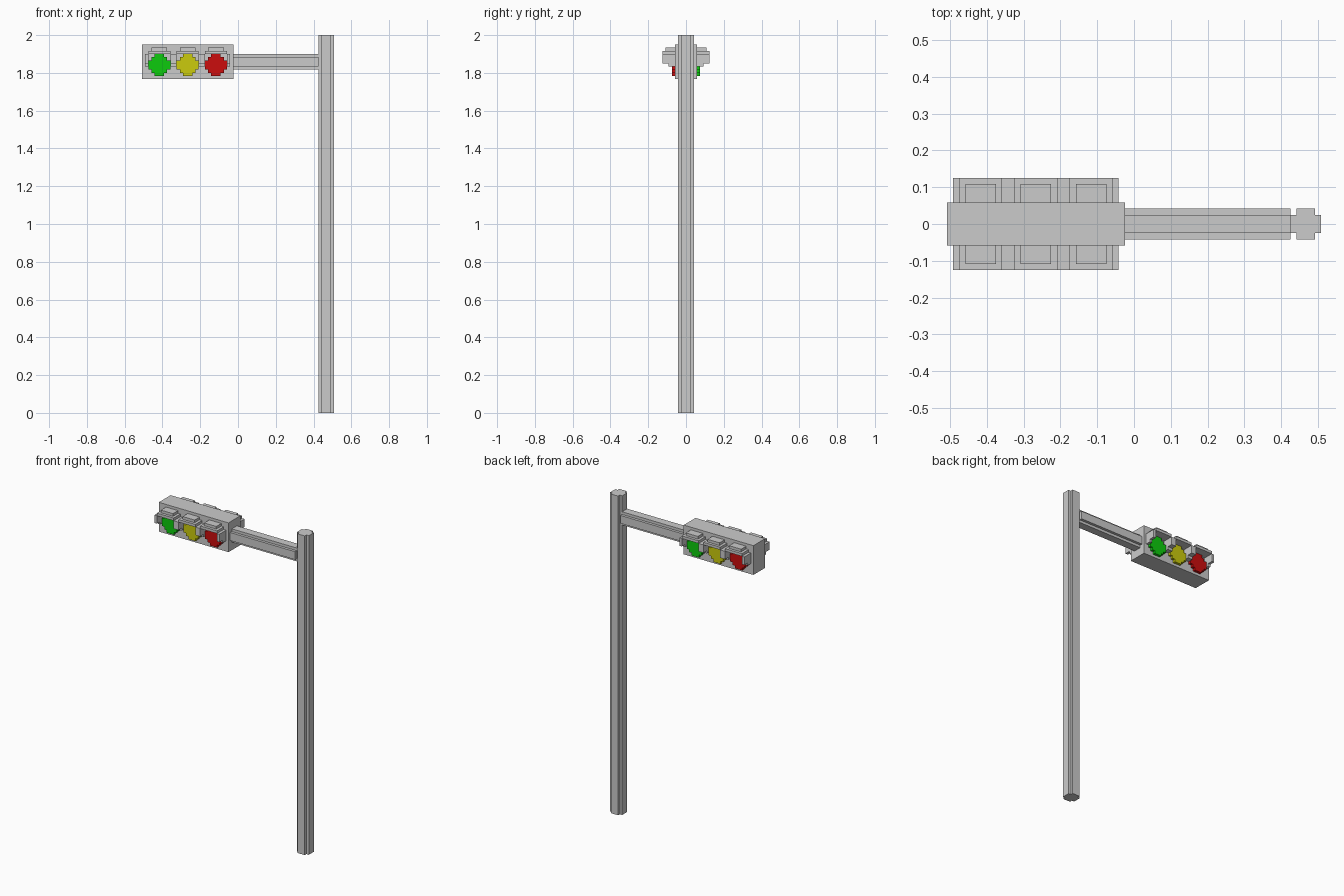
import bpy, bmesh, math
from mathutils import Matrix, Vector

if "Cube" in bpy.data.objects:
    bpy.data.objects.remove(bpy.data.objects["Cube"])

U = 1 / 60  # block size; all dimensions below are in blocks


def material(name, rgb):
    m = bpy.data.materials.new(name)
    m.diffuse_color = (*rgb, 1)
    m.use_nodes = True
    m.node_tree.nodes["Principled BSDF"].inputs["Base Color"].default_value = m.diffuse_color
    return m


GREY = material("light_grey", (0.6, 0.6, 0.6))
GREEN = material("green", (0.004, 0.6, 0.004))
YELLOW = material("yellow", (0.6, 0.6, 0.004))
RED = material("red", (0.6, 0.004, 0.004))


def rect(a0, a1, b0, b1):
    return [(a0, b0), (a1, b0), (a1, b1), (a0, b1)]


def stepped_disc(ca, cb, rows):
    """Blocky round outline; rows are widths from bottom to top."""
    right, b = [], cb - len(rows) / 2
    for w in rows:
        for p in ((ca + w / 2, b), (ca + w / 2, b + 1)):
            if p not in right:
                right.append(p)
        b += 1
    # keep only real corners
    n = len(right)
    right = [p for i, p in enumerate(right)
             if i in (0, n - 1) or not (right[i - 1][0] == p[0] == right[i + 1][0])]
    return right + [(2 * ca - a, z) for a, z in reversed(right)]


def make(name, mat, prisms, turn=None):
    """Object from prisms: (axis, outline, start, end)."""
    bm = bmesh.new()
    for axis, pts, s, e in prisms:
        def place(a, b, t):
            return {"x": (t, a, b), "y": (a, t, b), "z": (a, b, t)}[axis]
        face = bm.faces.new([bm.verts.new(place(a, b, s)) for a, b in pts])
        ext = bmesh.ops.extrude_face_region(bm, geom=[face], use_keep_orig=True)
        verts = [g for g in ext["geom"] if isinstance(g, bmesh.types.BMVert)]
        bmesh.ops.translate(bm, verts=verts, vec=Vector(place(0, 0, e - s)))
    bmesh.ops.recalc_face_normals(bm, faces=bm.faces)
    if turn:
        bmesh.ops.transform(bm, matrix=turn, verts=bm.verts)
    bmesh.ops.scale(bm, vec=(U, U, U), verts=bm.verts)
    me = bpy.data.meshes.new(name)
    bm.to_mesh(me)
    bm.free()
    me.materials.append(mat)
    ob = bpy.data.objects.new(name, me)
    bpy.context.collection.objects.link(ob)
    return ob


ROUND5 = (3, 5, 5, 5, 3)
ROUND7 = (3, 5, 7, 7, 7, 5, 3)

# pole, arm and lamp housing
make("pole", GREY, [("z", stepped_disc(28, 0, ROUND5), 0, 120)])
make("arm", GREY, [("x", stepped_disc(0, 111.5, ROUND5), -1.5, 25.5)])
make("housing", GREY, [("x", rect(-3.5, 3.5, 106, 117), -30.5, -1.5)])

# lenses and visors, front then turned half a circle for the back
CX = -16
half_turn = (Matrix.Translation((CX, 0, 0)) @ Matrix.Rotation(math.pi, 4, "Z")
             @ Matrix.Translation((-CX, 0, 0)))
cheek = [(-3.5, 110), (-3.5, 114), (-7.5, 114), (-7.5, 111), (-5.5, 111), (-5.5, 110)]

for side, turn in (("front", None), ("back", half_turn)):
    for i, (label, mat) in enumerate((("green", GREEN), ("yellow", YELLOW), ("red", RED))):
        c = CX + 9 * (i - 1)
        make(f"{side}_{label}_lens", mat,
             [("y", stepped_disc(c, 110.5, ROUND7), -4.5, -3.5)], turn)
        make(f"{side}_{label}_visor", GREY, [
            ("y", rect(c - 2.5, c + 2.5, 115, 116), -6.5, -3.5),   # crown
            ("y", rect(c - 3.5, c + 3.5, 114, 115), -7.5, -3.5),   # roof
            ("x", cheek, c - 4.5, c - 3.5),                        # cheeks
            ("x", cheek, c + 3.5, c + 4.5),
        ], turn)
